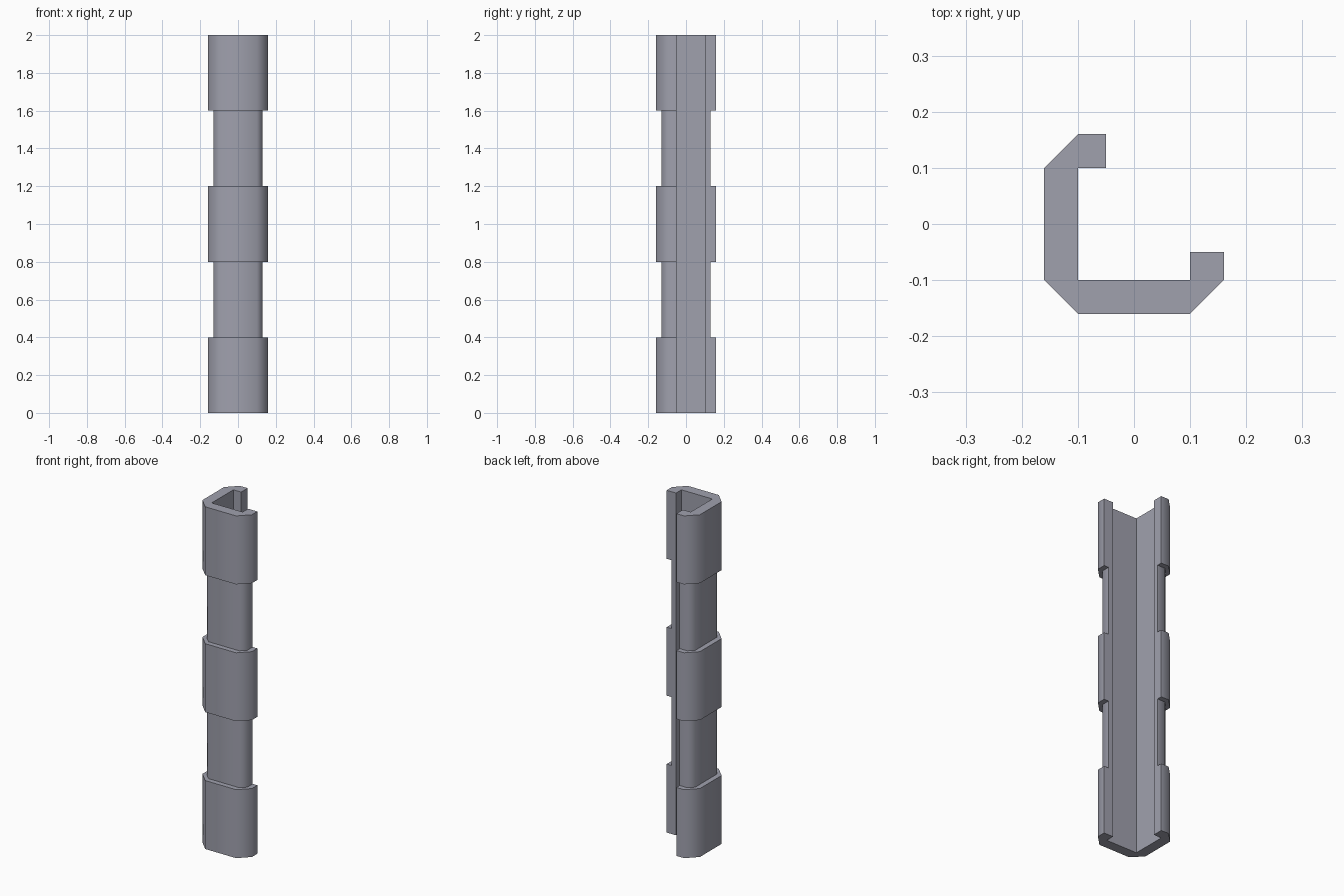
import bpy, bmesh, math

if "Cube" in bpy.data.objects:
    bpy.data.objects.remove(bpy.data.objects["Cube"])

IN = 0.10    # inner wall distance and chamfer start
LIP = 0.05   # where the two open ends stop
OUTER = 8    # number of outer profile points


def profile(r):
    """C-shaped section with chamfered outer corners; r is the outer half width."""
    outer = [(-LIP, r), (-IN, r), (-r, IN), (-r, -IN),
             (-IN, -r), (IN, -r), (r, -IN), (r, -LIP)]
    inner = [(IN, -LIP), (IN, -IN), (-IN, -IN), (-IN, IN), (-LIP, IN)]
    return outer + inner


# Five stacked bands, alternating thick and thin
levels = []
for i in range(5):
    r = 0.16 if i % 2 == 0 else 0.13
    levels += [(0.4 * i, r), (0.4 * (i + 1), r)]

bm = bmesh.new()
rings = [[bm.verts.new((x, y, z)) for x, y in profile(r)] for z, r in levels]
n = len(rings[0])

for k, (a, b) in enumerate(zip(rings, rings[1:])):
    # Band walls go all the way round, ledges only along the outside
    for j in range(n if k % 2 == 0 else OUTER - 1):
        m = (j + 1) % n
        bm.faces.new((a[j], a[m], b[m], b[j]))

# End caps
bm.faces.new(rings[0][::-1])
bm.faces.new(rings[-1])
bmesh.ops.remove_doubles(bm, verts=bm.verts, dist=1e-5)
bmesh.ops.recalc_face_normals(bm, faces=bm.faces)

mesh = bpy.data.meshes.new("corner_post")
bm.to_mesh(mesh)
bm.free()
post = bpy.data.objects.new("corner_post", mesh)
bpy.context.collection.objects.link(post)

# Dark blue-grey metal
metal = bpy.data.materials.new("dark_metal")
metal.diffuse_color = (0.35, 0.355, 0.42, 1)
metal.use_nodes = True
metal.node_tree.nodes["Principled BSDF"].inputs["Base Color"].default_value = metal.diffuse_color
mesh.materials.append(metal)

# Soft chamfers, sharp right angles
bpy.context.view_layer.objects.active = post
post.select_set(True)
bpy.ops.object.shade_smooth_by_angle(angle=math.radians(50))
